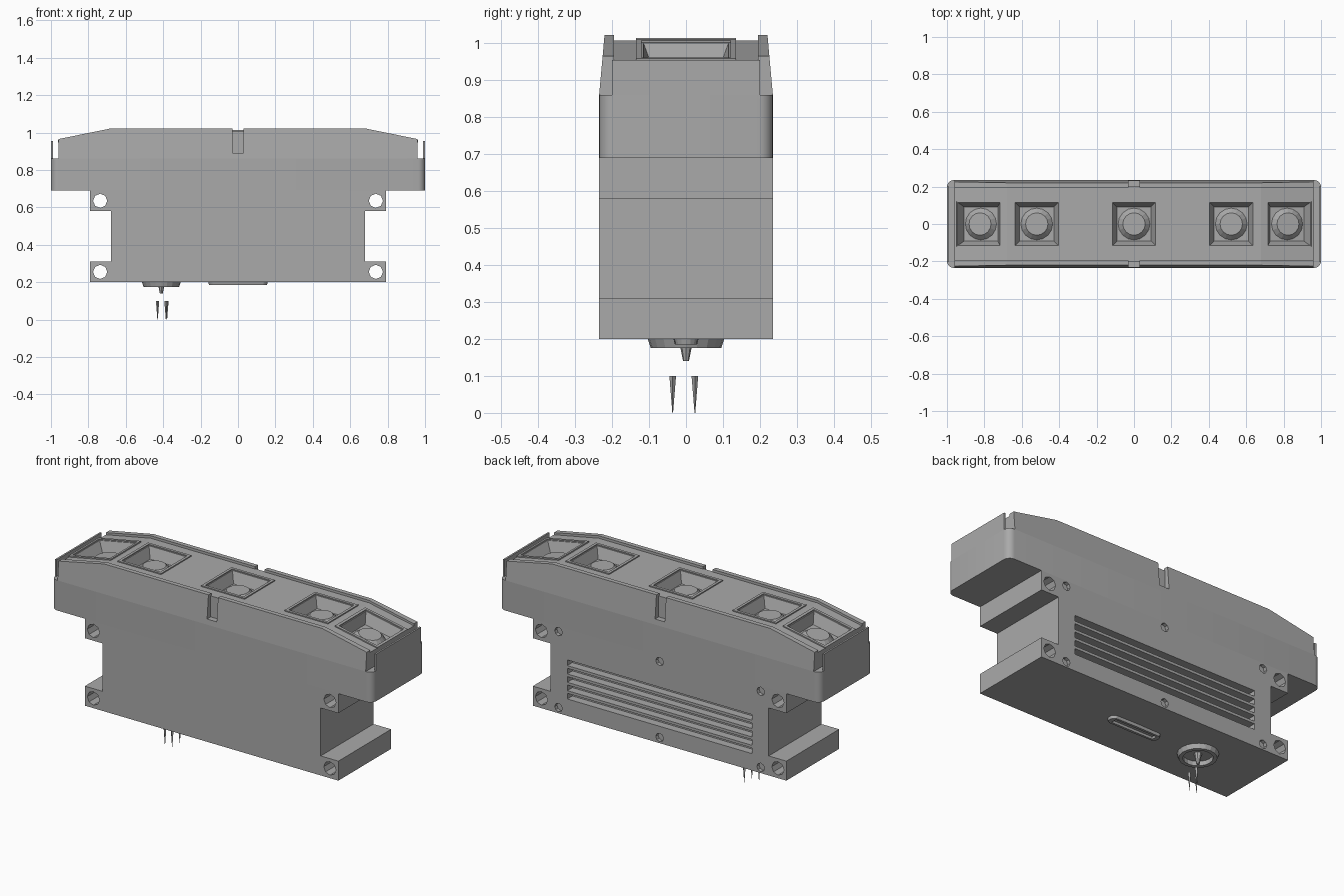
import bpy, bmesh, math
from mathutils import Matrix, Vector

cube = bpy.data.objects.get("Cube")
if cube:
    bpy.data.objects.remove(cube, do_unlink=True)

grey = bpy.data.materials.new("plain grey")
grey.use_nodes = True
COLOUR = (0.4, 0.4, 0.4, 1)
grey.diffuse_color = COLOUR
for node in grey.node_tree.nodes:
    if node.type == "BSDF_PRINCIPLED":
        node.inputs["Base Color"].default_value = COLOUR


def finish(name, bm):
    bmesh.ops.recalc_face_normals(bm, faces=bm.faces[:])
    mesh = bpy.data.meshes.new(name)
    bm.to_mesh(mesh)
    bm.free()
    mesh.materials.append(grey)
    obj = bpy.data.objects.new(name, mesh)
    bpy.context.collection.objects.link(obj)
    return obj


def add_box(bm, x, y, z):
    centre = Vector([(a + b) / 2 for a, b in (x, y, z)])
    size = [b - a for a, b in (x, y, z)]
    bmesh.ops.create_cube(bm, size=1, matrix=Matrix.Translation(centre) @ Matrix.Diagonal((*size, 1)))


def add_cone(bm, centre, r_low, r_top, depth, sides, rot=Matrix()):
    bmesh.ops.create_cone(bm, cap_ends=True, segments=sides, radius1=r_low, radius2=r_top,
                          depth=depth, matrix=Matrix.Translation(centre) @ rot)


def prism(name, outline, y0, y1):
    """Extrude an x-z outline along y."""
    bm = bmesh.new()
    face = bm.faces.new([bm.verts.new((x, y0, z)) for x, z in outline])
    new = bmesh.ops.extrude_face_region(bm, geom=[face])["geom"]
    verts = [v for v in new if isinstance(v, bmesh.types.BMVert)]
    bmesh.ops.translate(bm, verts=verts, vec=(0, y1 - y0, 0))
    return finish(name, bm)


def cut(obj, bm):
    cutter = finish("cutter", bm)
    cutter.hide_render = True
    mod = obj.modifiers.new("cut", "BOOLEAN")
    mod.operation, mod.object, mod.solver = "DIFFERENCE", cutter, "EXACT"
    bpy.ops.object.select_all(action="DESELECT")
    bpy.context.view_layer.objects.active = obj
    obj.select_set(True)
    bpy.ops.object.modifier_apply(modifier=mod.name)
    bpy.data.objects.remove(cutter, do_unlink=True)


def mirrored(half):
    return half + [(-x, z) for x, z in reversed(half)]


HALF_Y = 0.235
ALONG_Y = Matrix.Rotation(math.pi / 2, 4, "X")

# Main housing with four mounting flanges
housing = prism("housing", mirrored([(0.79, 0.2), (0.79, 0.31), (0.68, 0.31), (0.68, 0.58),
                                     (0.79, 0.58), (0.79, 0.69)]), -HALF_Y, HALF_Y)
bm = bmesh.new()
for i in range(5):  # back vents
    z = 0.295 + i * 0.047
    add_box(bm, (-0.575, 0.575), (0.19, 0.3), (z, z + 0.032))
for z in (0.255, 0.635):  # flange bolt holes
    for x in (-0.737, 0.737):
        add_cone(bm, (x, 0, z), 0.038, 0.038, 0.6, 8, ALONG_Y)
for z in (0.232, 0.66):  # back screw recesses
    for x in (-0.63, 0, 0.63):
        add_cone(bm, (x, HALF_Y, z), 0.024, 0.024, 0.04, 8, ALONG_Y)
cut(housing, bm)

# Upper tray with rounded upright corners
bm = bmesh.new()
add_box(bm, (-1, 1), (-HALF_Y, HALF_Y), (0.69, 0.86))
upright = [e for e in bm.edges if abs(e.verts[0].co.z - e.verts[1].co.z) > 0.1]
bmesh.ops.bevel(bm, geom=upright, offset=0.038, segments=6, profile=0.5, affect="EDGES")
tray = finish("upper_tray", bm)
bpy.ops.object.select_all(action="DESELECT")
bpy.context.view_layer.objects.active = tray
tray.select_set(True)
bpy.ops.object.shade_smooth_by_angle(angle=math.radians(35))

# Thin end walls above the tray
for side, label in ((-1, "right"), (1, "left")):
    bm = bmesh.new()
    add_box(bm, sorted((side * 0.99, side)), (-0.2, 0.2), (0.85, 0.955))
    finish(label + "_end_wall", bm)

# Top deck with sloped ends and five sunken square sockets
deck = prism("top_deck", mirrored([(0.96, 0.8), (0.96, 0.953), (0.68, 1.008)]), -0.2, 0.2)
SLOPE = math.atan2(0.055, 0.28)
sockets = [(-0.83, 0.979, -SLOPE), (-0.52, 1.008, 0), (0, 1.008, 0),
           (0.52, 1.008, 0), (0.83, 0.979, SLOPE)]
bm = bmesh.new()
for x, z, tilt in sockets:
    rot = Matrix.Rotation(tilt, 4, "Y")
    turn = rot @ Matrix.Rotation(math.pi / 4, 4, "Z")
    add_cone(bm, (x, 0, z), 0.13, 0.196, 0.12, 4, turn)
cut(deck, bm)

# Round lens and square frame for each socket
for i, (x, z, tilt) in enumerate(sockets):
    rot = Matrix.Rotation(tilt, 4, "Y")
    down = rot @ Vector((0, 0, -0.05))
    bm = bmesh.new()
    add_cone(bm, Vector((x, 0, z)) + down, 0.09, 0.06, 0.03, 16, rot)
    finish(f"socket_lens_{i + 1}", bm)
    bm = bmesh.new()
    for s in (-1, 1):
        add_box(bm, (-0.135, 0.135), sorted((s * 0.12, s * 0.135)), (-0.01, 0.006))
        add_box(bm, sorted((s * 0.12, s * 0.135)), (-0.12, 0.12), (-0.01, 0.006))
    bm.transform(Matrix.Translation((x, 0, z)) @ rot)
    finish(f"socket_frame_{i + 1}", bm)

# Side rails with a central notch, leaning inward toward the top
rail = mirrored([(0.96, 0.86), (0.96, 0.965), (0.68, 1.022), (0.03, 1.022), (0.03, 0.89)])
for side, label in ((-1, "front"), (1, "back")):
    obj = prism(label + "_rail", rail, side * 0.195, side * HALF_Y)
    for v in obj.data.vertices:
        if abs(v.co.y) > 0.22:
            v.co.y -= side * (v.co.z - 0.86) * 0.09

# Cable gland under the housing: ring, hub and loose wire blades
GLAND_X = -0.41
bm = bmesh.new()
add_cone(bm, (GLAND_X, 0, 0.19), 0.095, 0.105, 0.03, 20)
ring = finish("gland_ring", bm)
bm = bmesh.new()
add_cone(bm, (GLAND_X, 0, 0.18), 0.075, 0.075, 0.04, 20)
cut(ring, bm)
bm = bmesh.new()
add_cone(bm, (GLAND_X, 0, 0.17), 0.008, 0.02, 0.06, 8)
finish("gland_hub", bm)
for i, (x, y) in enumerate([(-0.43, -0.036), (-0.385, -0.036), (-0.38, 0.024)]):
    bm = bmesh.new()
    add_cone(bm, (x, y, 0.05), 0.001, 0.009, 0.1, 4)
    finish(f"wire_blade_{i + 1}", bm)

# Long oval rim on the underside
bm = bmesh.new()
add_cone(bm, (0, 0, 0.195), 0.03, 0.035, 0.02, 16)
for v in bm.verts:
    v.co.x += math.copysign(0.125, v.co.x) if abs(v.co.x) > 0.001 else 0
oval = finish("underside_oval_rim", bm)
bm = bmesh.new()
add_box(bm, (-0.13, 0.13), (-0.016, 0.016), (0.17, 0.199))
cut(oval, bm)
